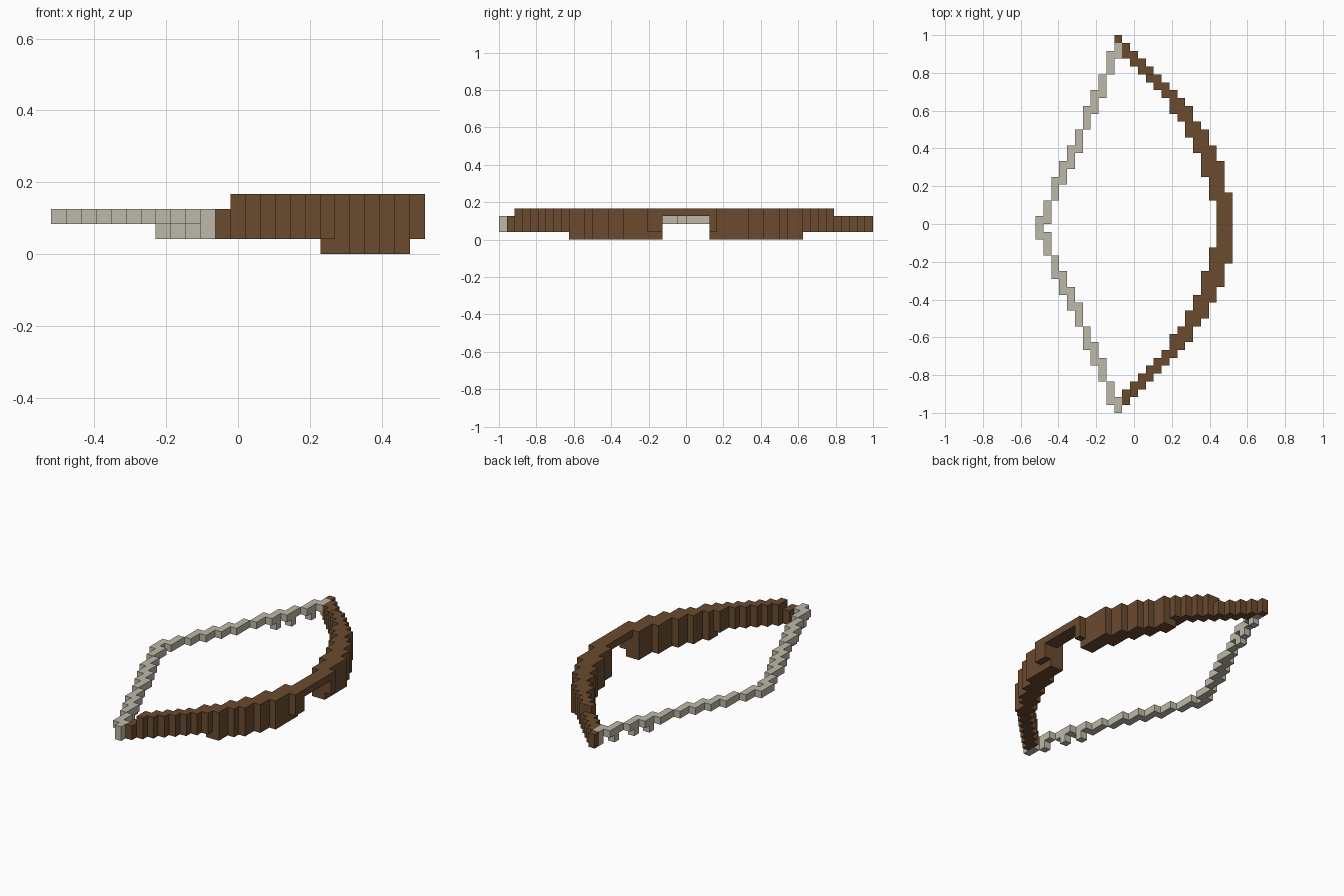
import bpy, bmesh
from mathutils import Vector

cube = bpy.data.objects.get("Cube")
if cube:
    bpy.data.objects.remove(cube, do_unlink=True)

U = 1 / 24                      # block size
COLS, ROWS = 25, 48             # blocks across x and along y
AXES = [Vector((1, 0, 0)), Vector((0, 1, 0)), Vector((0, 0, 1))]


def material(name, color):
    m = bpy.data.materials.new(name)
    m.use_nodes = True
    m.diffuse_color = color
    m.node_tree.nodes["Principled BSDF"].inputs["Base Color"].default_value = color
    return m


def block_object(name, cells, mat):
    """Join grid cells (column, row from the back, layer) into one blocky skin."""
    bm = bmesh.new()
    for cell in sorted(cells):
        col, row, layer = cell
        mid = Vector((col + 0.5 - COLS / 2, ROWS / 2 - row - 0.5, layer + 0.5)) * U
        for a in range(3):
            for s in (1, -1):
                n = AXES[a] * s
                if (col + int(n.x), row - int(n.y), layer + int(n.z)) in cells:
                    continue
                p, q = AXES[(a + 1) % 3] * s, AXES[(a + 2) % 3]
                corners = [n - p - q, n + p - q, n + p + q, n - p + q]
                bm.faces.new([bm.verts.new(mid + c * U / 2) for c in corners])
    bmesh.ops.remove_doubles(bm, verts=bm.verts, dist=U / 100)
    mesh = bpy.data.meshes.new(name)
    bm.to_mesh(mesh)
    bm.free()
    mesh.materials.append(mat)
    obj = bpy.data.objects.new(name, mesh)
    bpy.context.collection.objects.link(obj)
    return obj


wood = material("brown wood", (0.145, 0.07, 0.028, 1))
cord = material("pale cord", (0.51, 0.485, 0.395, 1))

# Curved limbs: row span of each column on the front half, mirrored to the back
spans = [(45, 47), (44, 46), (43, 45), (42, 44), (41, 43), (40, 42),
         (38, 41), (37, 40), (35, 39), (33, 37), (30, 36), (27, 34)]
plan = {(10, 0)}
for col, (start, end) in enumerate(spans, 11):
    for row in range(start, end):
        plan |= {(col, row), (col, ROWS - 1 - row)}

# Two-block-wide grip
plan |= {(23, row) for row in range(16, 32)}
plan |= {(24, row) for row in range(20, 29)}

limb, grip = set(), set()
for col, row in plan:
    if 21 <= row < 27:
        grip.add((col, row, 3))         # slim bridge
        continue
    limb |= {(col, row, 1), (col, row, 2)}
    if col >= 12 and 5 <= row < 46:
        limb.add((col, row, 3))         # raised upper ridge
    if 18 <= col <= 23 and 9 <= row < 39:
        limb.add((col, row, 0))         # deep lower belly

block_object("bow_limbs", limb, wood)
block_object("bow_grip", grip, wood)

# Drawn string: stepped line from the nock at the left to both tips
string = set()
for col in range(11):
    start = round(22.9 + 2.31 * col)
    for row in range(start, min(start + 3, ROWS)):
        string |= {(col, row, 2), (col, ROWS - row, 2)}
string = {c for c in string if 0 < c[1] < ROWS}

# Knots hanging under the string near the tips
string |= {(10, 47, 1), (10, 46, 1), (10, 1, 1)}
for col, row in ((9, 45), (8, 42), (7, 40)):
    string |= {(col, row, 1), (col, ROWS - row, 1)}
block_object("bow_string", string, cord)
